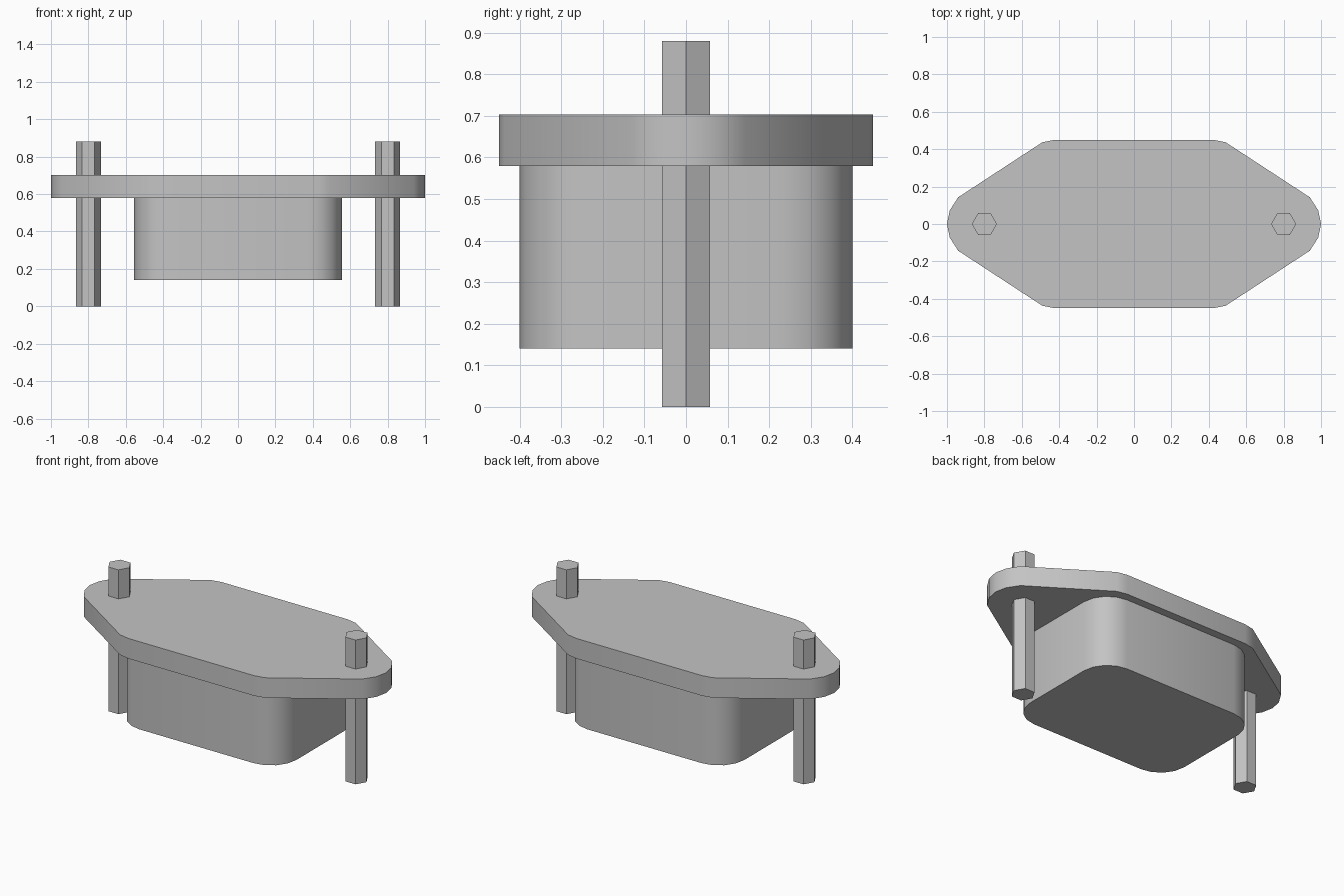
import bpy
import bmesh
import math

cube = bpy.data.objects.get("Cube")
if cube:
    bpy.data.objects.remove(cube, do_unlink=True)

GREY = (0.55, 0.55, 0.55, 1.0)
mat = bpy.data.materials.new("plain grey")
mat.diffuse_color = GREY
mat.use_nodes = True
mat.node_tree.nodes["Principled BSDF"].inputs["Base Color"].default_value = GREY


def prism(name, outline, z0, z1):
    """Extrude a counter-clockwise outline from z0 to z1."""
    bm = bmesh.new()
    base = bm.faces.new([bm.verts.new((x, y, z0)) for x, y in outline])
    top = bmesh.ops.extrude_face_region(bm, geom=[base], use_keep_orig=True)["geom"]
    bmesh.ops.translate(bm, vec=(0, 0, z1 - z0),
                        verts=[v for v in top if isinstance(v, bmesh.types.BMVert)])
    bmesh.ops.recalc_face_normals(bm, faces=bm.faces)
    mesh = bpy.data.meshes.new(name)
    bm.to_mesh(mesh)
    bm.free()
    mesh.materials.append(mat)
    obj = bpy.data.objects.new(name, mesh)
    bpy.context.collection.objects.link(obj)
    bpy.ops.object.select_all(action="DESELECT")
    obj.select_set(True)
    bpy.context.view_layer.objects.active = obj
    bpy.ops.object.shade_smooth_by_angle(angle=math.radians(35))
    return obj


def arc(cx, cy, r, start, end, steps):
    angles = [math.radians(start + (end - start) * i / steps) for i in range(steps + 1)]
    return [(cx + r * math.cos(a), cy + r * math.sin(a)) for a in angles]


# Flange plate: one quarter of the outline, mirrored both ways
quarter = [(1.0, 0.0), (0.985, 0.073), (0.94, 0.143), (0.49, 0.437), (0.425, 0.45)]
half = quarter + [(-x, y) for x, y in reversed(quarter)]
outline = half + [(x, -y) for x, y in reversed(half[1:-1])]
prism("flange_plate", outline, 0.58, 0.703)

# Rounded box body hanging below the flange
HX, HY, R = 0.555, 0.40, 0.17
body = []
for i, (sx, sy) in enumerate([(1, 1), (-1, 1), (-1, -1), (1, -1)]):
    body += arc(sx * (HX - R), sy * (HY - R), R, 90 * i, 90 * i + 90, 4)
prism("body", body, 0.14, 0.58)

# Hexagonal rods through both ends of the flange
for name, x in (("left_rod", 0.8), ("right_rod", -0.8)):
    prism(name, arc(x, 0, 0.067, 0, 300, 5), 0.0, 0.88)
